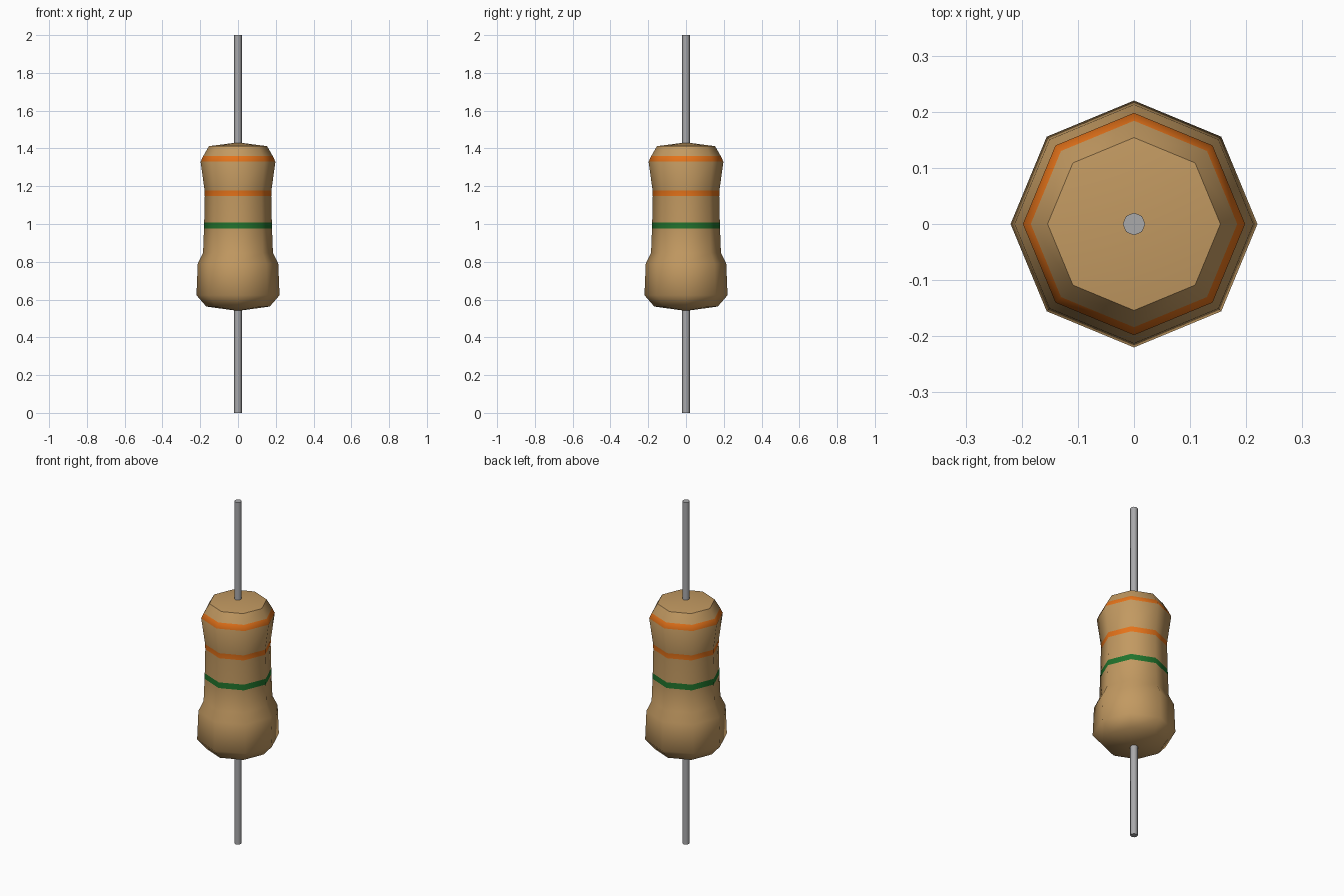
import bpy, bmesh, math

cube = bpy.data.objects.get("Cube")
if cube:
    bpy.data.objects.remove(cube)

SIDES = 8


def material(name, rgb, roughness=0.7):
    m = bpy.data.materials.new(name)
    m.use_nodes = True
    m.diffuse_color = (*rgb, 1)
    bsdf = m.node_tree.nodes["Principled BSDF"]
    bsdf.inputs["Base Color"].default_value = (*rgb, 1)
    bsdf.inputs["Roughness"].default_value = roughness
    return m


tan = material("tan_ceramic", (0.54, 0.32, 0.12))
orange = material("orange_paint", (0.78, 0.17, 0.01))
green = material("green_paint", (0.015, 0.17, 0.025))
metal = material("grey_metal", (0.40, 0.40, 0.41))


def lathe(name, profile, mats, pick=lambda z: 0):
    """Turn (radius, z) points about z; a zero radius closes to a point."""
    bm = bmesh.new()
    rings = []
    for r, z in profile:
        n = SIDES if r else 1
        rings.append([bm.verts.new((r * math.cos(math.tau * i / SIDES),
                                    r * math.sin(math.tau * i / SIDES), z))
                      for i in range(n)])
    for low, high in zip(rings, rings[1:]):
        for i in range(SIDES):
            j = (i + 1) % SIDES
            corners = [low[i % len(low)], low[j % len(low)],
                       high[j % len(high)], high[i % len(high)]]
            face = bm.faces.new(list(dict.fromkeys(corners)))
            face.material_index = pick((low[0].co.z + high[0].co.z) / 2)
    bmesh.ops.recalc_face_normals(bm, faces=bm.faces)
    mesh = bpy.data.meshes.new(name)
    bm.to_mesh(mesh)
    bm.free()
    for m in mats:
        mesh.materials.append(m)
    obj = bpy.data.objects.new(name, mesh)
    bpy.context.collection.objects.link(obj)
    bpy.ops.object.select_all(action='DESELECT')
    obj.select_set(True)
    bpy.context.view_layer.objects.active = obj
    bpy.ops.object.shade_smooth_by_angle(angle=math.radians(48))
    return obj


# Painted bands: bottom, top, material slot
bands = [(0.975, 1.008, 2), (1.148, 1.178, 1), (1.33, 1.36, 1)]


def band_slot(z):
    return next((s for a, b, s in bands if a < z < b), 0)


# Body outline, with extra rings at the band edges
outline = [(0, 0.54), (0.168, 0.563), (0.22, 0.623), (0.213, 0.79),
           (0.185, 0.847), (0.18, 0.975), (0.179, 1.008), (0.176, 1.148),
           (0.177, 1.178), (0.198, 1.33), (0.184, 1.36), (0.154, 1.412),
           (0, 1.432)]
lathe("resistor_body", outline, [tan, orange, green], band_slot)

# Wire leads at both ends
for name, z0, z1 in (("lower_lead", 0, 0.56), ("upper_lead", 1.41, 2)):
    lathe(name, [(0, z0), (0.02, z0), (0.02, z1), (0, z1)], [metal])
